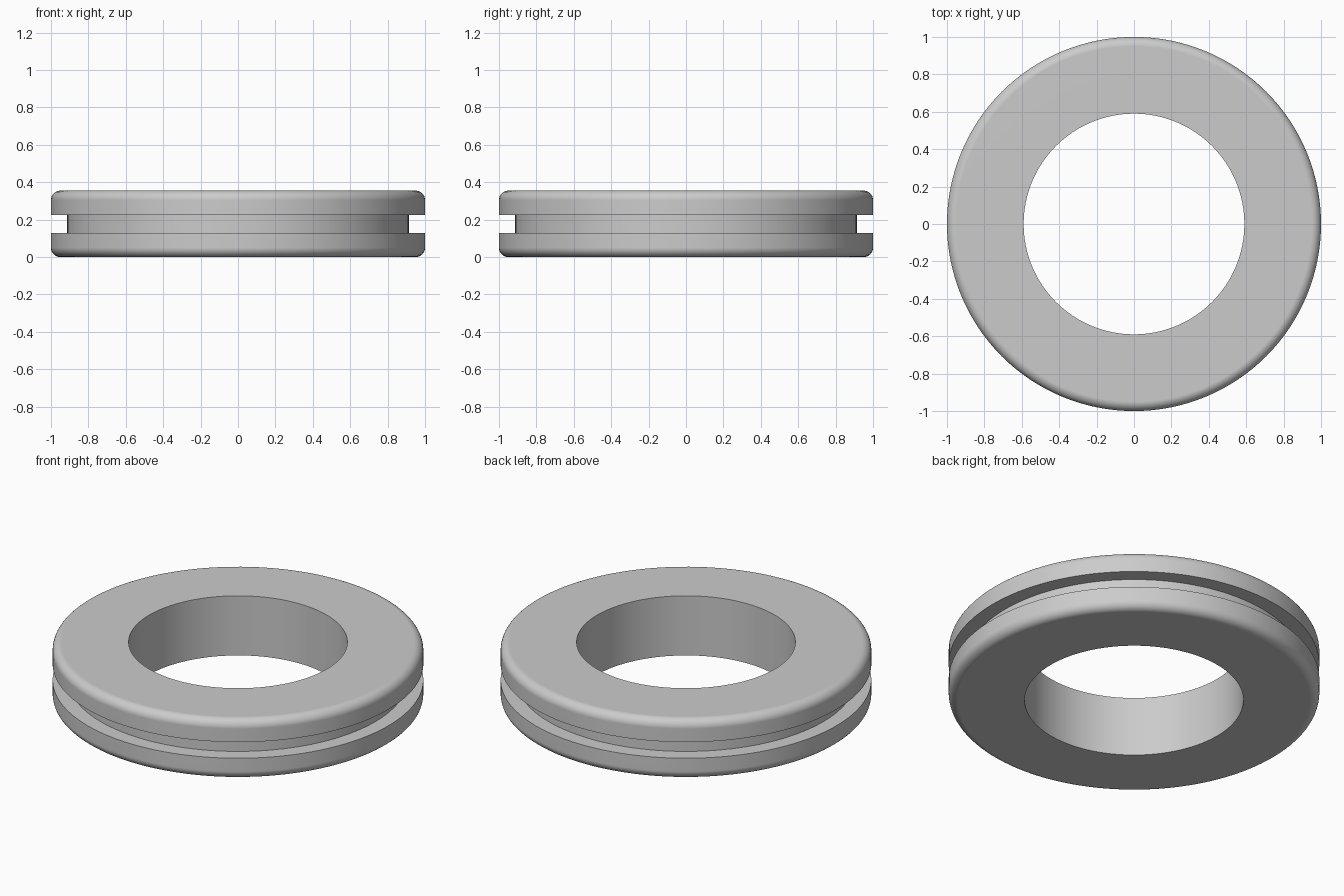
import bpy
import bmesh
import math
from mathutils import Matrix, Vector

cube = bpy.data.objects.get("Cube")
if cube:
    bpy.data.objects.remove(cube, do_unlink=True)

OUTER, BORE, GROOVE = 1.0, 0.59, 0.913
HEIGHT, GROOVE_WIDTH, FILLET = 0.355, 0.096, 0.05
SEGMENTS, FILLET_STEPS = 128, 8

# Plain grey material
grey = bpy.data.materials.new("plain_grey")
grey.use_nodes = True
colour = (0.6, 0.6, 0.6, 1.0)
grey.diffuse_color = colour
grey.node_tree.nodes["Principled BSDF"].inputs["Base Color"].default_value = colour

# Lower half of the cross-section: bore, rounded rim, groove
mid = HEIGHT / 2
wall = mid - GROOVE_WIDTH / 2
lower = [(BORE, 0)]
for i in range(FILLET_STEPS + 1):
    a = math.radians(90) * i / FILLET_STEPS
    lower.append((OUTER - FILLET + FILLET * math.sin(a),
                  FILLET - FILLET * math.cos(a)))
lower += [(OUTER, wall), (GROOVE, wall)]

# Mirror it for the upper half
profile = lower + [(r, HEIGHT - z) for r, z in reversed(lower)]

# Revolve the closed section into a ring
bm = bmesh.new()
rings = []
for s in range(SEGMENTS):
    turn = Matrix.Rotation(math.tau * s / SEGMENTS, 3, "Z")
    rings.append([bm.verts.new(turn @ Vector((r, 0, z))) for r, z in profile])
for s, ring in enumerate(rings):
    following = rings[(s + 1) % SEGMENTS]
    for i in range(len(profile)):
        j = (i + 1) % len(profile)
        bm.faces.new((ring[i], following[i], following[j], ring[j]))
bmesh.ops.recalc_face_normals(bm, faces=bm.faces)

mesh = bpy.data.meshes.new("grooved_ring")
bm.to_mesh(mesh)
bm.free()
mesh.materials.append(grey)
ring_object = bpy.data.objects.new("grooved_ring", mesh)
bpy.context.collection.objects.link(ring_object)

# Smooth walls with sharp edges, and flat-looking end faces
bpy.ops.object.select_all(action="DESELECT")
ring_object.select_set(True)
bpy.context.view_layer.objects.active = ring_object
bpy.ops.object.shade_smooth_by_angle(angle=math.radians(30))
weighted = ring_object.modifiers.new("even_shading", "WEIGHTED_NORMAL")
weighted.keep_sharp = True
